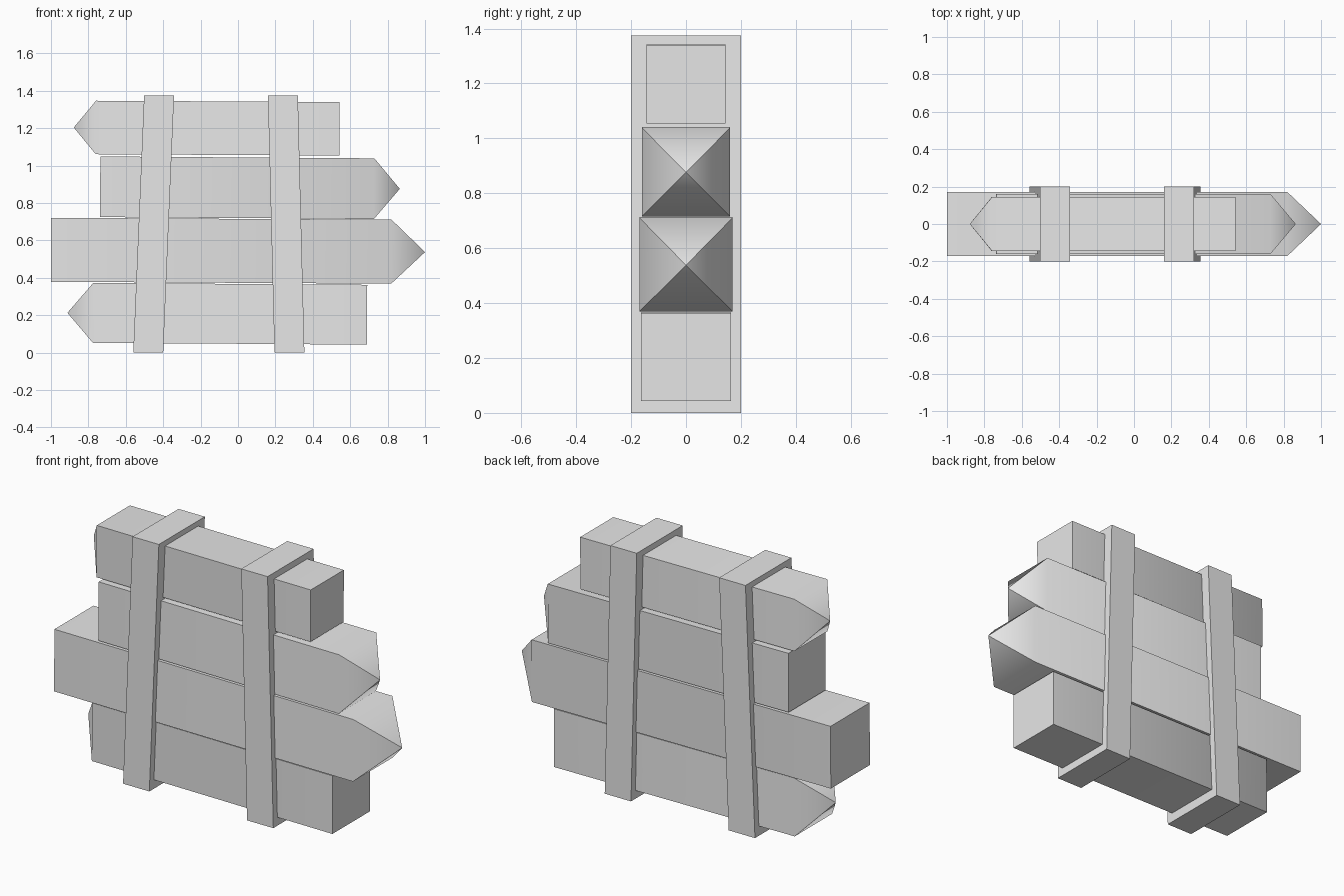
import bpy
import bmesh
import math
from mathutils import Vector

cube = bpy.data.objects.get("Cube")
if cube:
    bpy.data.objects.remove(cube, do_unlink=True)

grey = bpy.data.materials.new("plain grey")
grey.use_nodes = True
colour = (0.8, 0.8, 0.8, 1)
grey.diffuse_color = colour
grey.node_tree.nodes["Principled BSDF"].inputs["Base Color"].default_value = colour


def finish(name, bm, angle):
    bmesh.ops.recalc_face_normals(bm, faces=bm.faces)
    mesh = bpy.data.meshes.new(name)
    bm.to_mesh(mesh)
    bm.free()
    mesh.materials.append(grey)
    obj = bpy.data.objects.new(name, mesh)
    bpy.context.collection.objects.link(obj)
    bpy.ops.object.select_all(action="DESELECT")
    obj.select_set(True)
    bpy.context.view_layer.objects.active = obj
    bpy.ops.object.shade_smooth_by_angle(angle=math.radians(angle))
    return obj


def loft(bm, sections):
    """Join two rectangles, each a list of corner points, into a closed block."""
    a, b = [[bm.verts.new(p) for p in s] for s in sections]
    for i in range(4):
        j = (i + 1) % 4
        bm.faces.new((a[i], a[j], b[j], b[i]))
    bm.faces.new(a)
    return b


def plank(name, butt, shoulder, tip, half_height, half_depth):
    """Square beam from its butt to its shoulder, ending in a pyramid point."""
    butt, shoulder = [Vector((x, 0, z)) for x, z in (butt, shoulder)]
    along = (shoulder - butt).normalized()
    up = Vector((-along.z, 0, along.x)) * half_height
    side = Vector((0, half_depth, 0))
    corners = [side + up, side - up, -side - up, -side + up]
    bm = bmesh.new()
    end = loft(bm, [[c + o for o in corners] for c in (butt, shoulder)])
    point = bm.verts.new((tip[0], 0, tip[1]))
    for i in range(4):
        bm.faces.new((end[i], end[(i + 1) % 4], point))
    # Smooth from the beam into the point, keeping the pyramid ridges sharp
    finish(name, bm, 52)


def strap(name, x_bottom, x_top, half_width=0.08, half_depth=0.2, height=1.375):
    """Leaning upright with level ends."""
    outline = [(-1, -1), (1, -1), (1, 1), (-1, 1)]
    bm = bmesh.new()
    top = loft(bm, [[(x + i * half_width, j * half_depth, z) for i, j in outline]
                    for x, z in ((x_bottom, 0), (x_top, height))])
    bm.faces.new(top)
    finish(name, bm, 30)


# Pointed boards, bottom to top
plank("bottom_board", (0.69, 0.203), (-0.775, 0.213), (-0.912, 0.213), 0.16, 0.163)
plank("lower_board", (-1.0, 0.55), (0.82, 0.54), (1.0, 0.538), 0.171, 0.17)
plank("upper_board", (-0.737, 0.887), (0.728, 0.877), (0.865, 0.876), 0.162, 0.161)
plank("top_board", (0.543, 1.197), (-0.76, 1.204), (-0.878, 1.204), 0.143, 0.144)

# Uprights that hold the boards together
strap("left_upright", 0.275, 0.24)
strap("right_upright", -0.48, -0.422)
